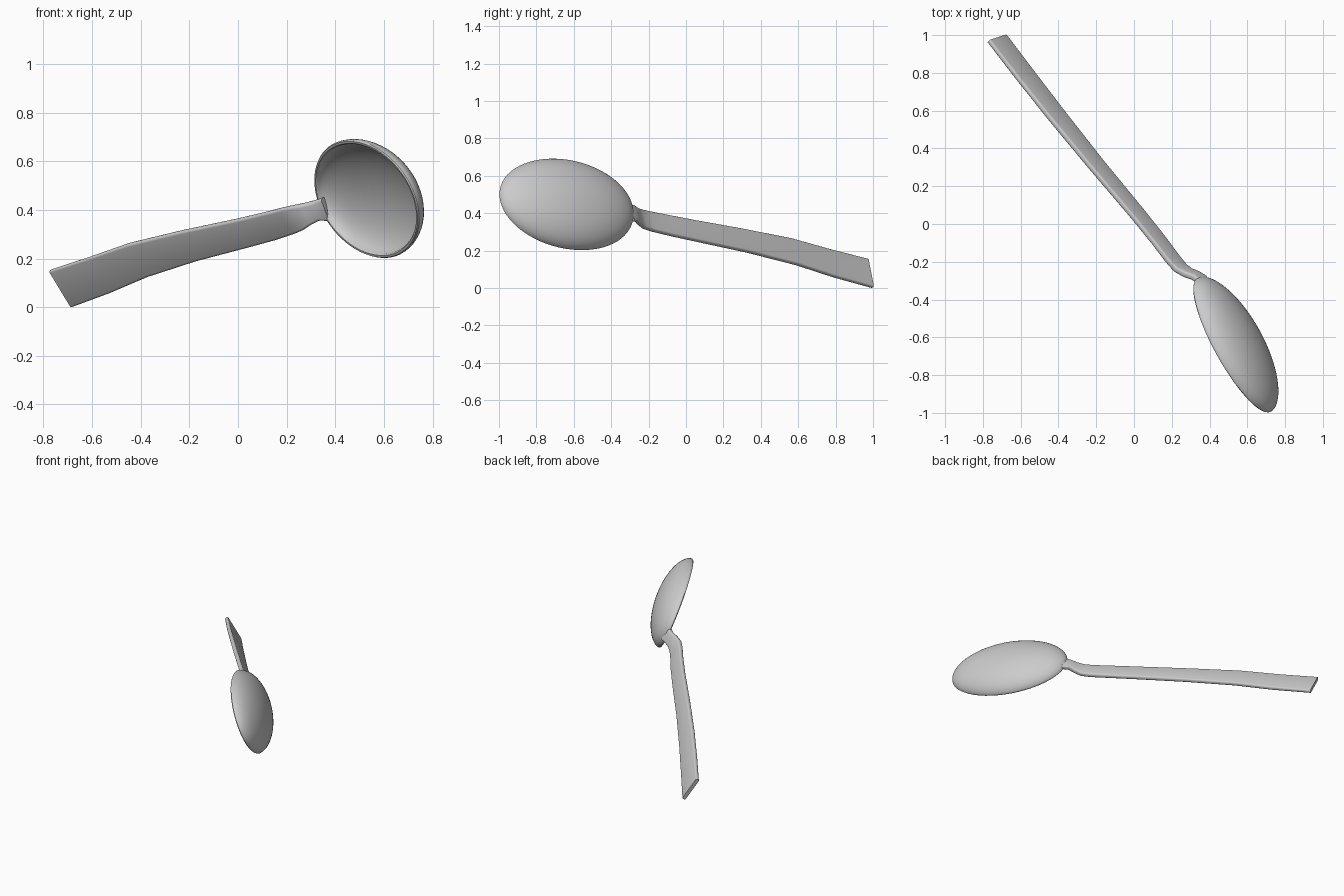
import bpy, bmesh, math
from mathutils import Vector as V

if "Cube" in bpy.data.objects:
    bpy.data.objects.remove(bpy.data.objects["Cube"])


def skin(name, rings, closed_ends=True):
    """Join equally sized rings of points into one smooth skinned object."""
    bm = bmesh.new()
    vr = [[bm.verts.new(p) for p in r] for r in rings]
    n = len(vr[0])
    for a, b in zip(vr, vr[1:]):
        for i in range(n):
            j = (i + 1) % n
            bm.faces.new((a[i], a[j], b[j], b[i]))
    if closed_ends:
        bm.faces.new(vr[0])
        bm.faces.new(vr[-1])
    bmesh.ops.recalc_face_normals(bm, faces=bm.faces)
    me = bpy.data.meshes.new(name)
    bm.to_mesh(me)
    bm.free()
    ob = bpy.data.objects.new(name, me)
    bpy.context.collection.objects.link(ob)
    bpy.ops.object.select_all(action='DESELECT')
    ob.select_set(True)
    bpy.context.view_layer.objects.active = ob
    bpy.ops.object.shade_smooth_by_angle(angle=math.radians(45))
    return ob


# bowl: hollow elliptical shell, tilted in space
centre = V((0.53, -0.64, 0.445))
normal = V((0.79, 0.46, 0.39)).normalized()
long_ax = V((-0.465, 0.88, -0.09))
long_ax = (long_ax - normal * long_ax.dot(normal)).normalized()
short_ax = normal.cross(long_ax)
A, B, DEPTH, WALL = 0.405, 0.262, 0.13, 0.024


def bowl_ring(r, h, inset=0.0, seg=64):
    return [centre + long_ax * ((A - inset) * r * math.cos(t))
            + short_ax * ((B - inset) * r * math.sin(t)) + normal * h
            for t in (2 * math.pi * i / seg for i in range(seg))]


steps = [math.sin(math.pi / 2 * (0.02 + 0.98 * i / 18)) for i in range(19)]
outer = [bowl_ring(r, DEPTH * max(0, 1 - r * r) ** 0.55) for r in steps]
inner = [bowl_ring(r, (DEPTH - WALL) * max(0, 1 - r * r) ** 0.55, 0.018)
         for r in reversed(steps)]
lip = [bowl_ring(1, -0.005, 0.004), bowl_ring(1, -0.005, 0.013)]
skin("bowl", outer + lip + inner)

# handle: flat bar that tapers, then bends and narrows into the neck
width_ax = V((0.51, 0.17, -0.85)).normalized()
stations = [  # centre, half width, half thickness
    ((-0.725, 0.983, 0.078), 0.089, 0.012),
    ((-0.57, 0.78, 0.132), 0.086, 0.013),
    ((-0.41, 0.575, 0.194), 0.080, 0.014),
    ((-0.20, 0.315, 0.253), 0.071, 0.014),
    ((0.02, 0.052, 0.305), 0.065, 0.014),
    ((0.13, -0.085, 0.333), 0.063, 0.014),
    ((0.205, -0.185, 0.355), 0.060, 0.015),
    ((0.245, -0.232, 0.368), 0.056, 0.016),
    ((0.285, -0.258, 0.384), 0.047, 0.017),
    ((0.325, -0.272, 0.398), 0.043, 0.017),
    ((0.365, -0.300, 0.403), 0.052, 0.014),
]
pts = [V(s[0]) for s in stations]
rings = []
for i, (_, w, t) in enumerate(stations):
    d = (pts[min(i + 1, len(pts) - 1)] - pts[max(i - 1, 0)]).normalized()
    wa = (width_ax - d * width_ax.dot(d)).normalized()
    na = d.cross(wa)
    ring = []
    # rounded rectangle section
    for cx, cy, a0 in ((1, 1, 0), (-1, 1, 90), (-1, -1, 180), (1, -1, 270)):
        r = t * 0.7
        for k in range(4):
            a = math.radians(a0 + 30 * k)
            ring.append(pts[i] + wa * (cx * (w - r) + r * math.cos(a))
                        + na * (cy * (t - r) + r * math.sin(a)))
    rings.append(ring)
skin("handle", rings)
